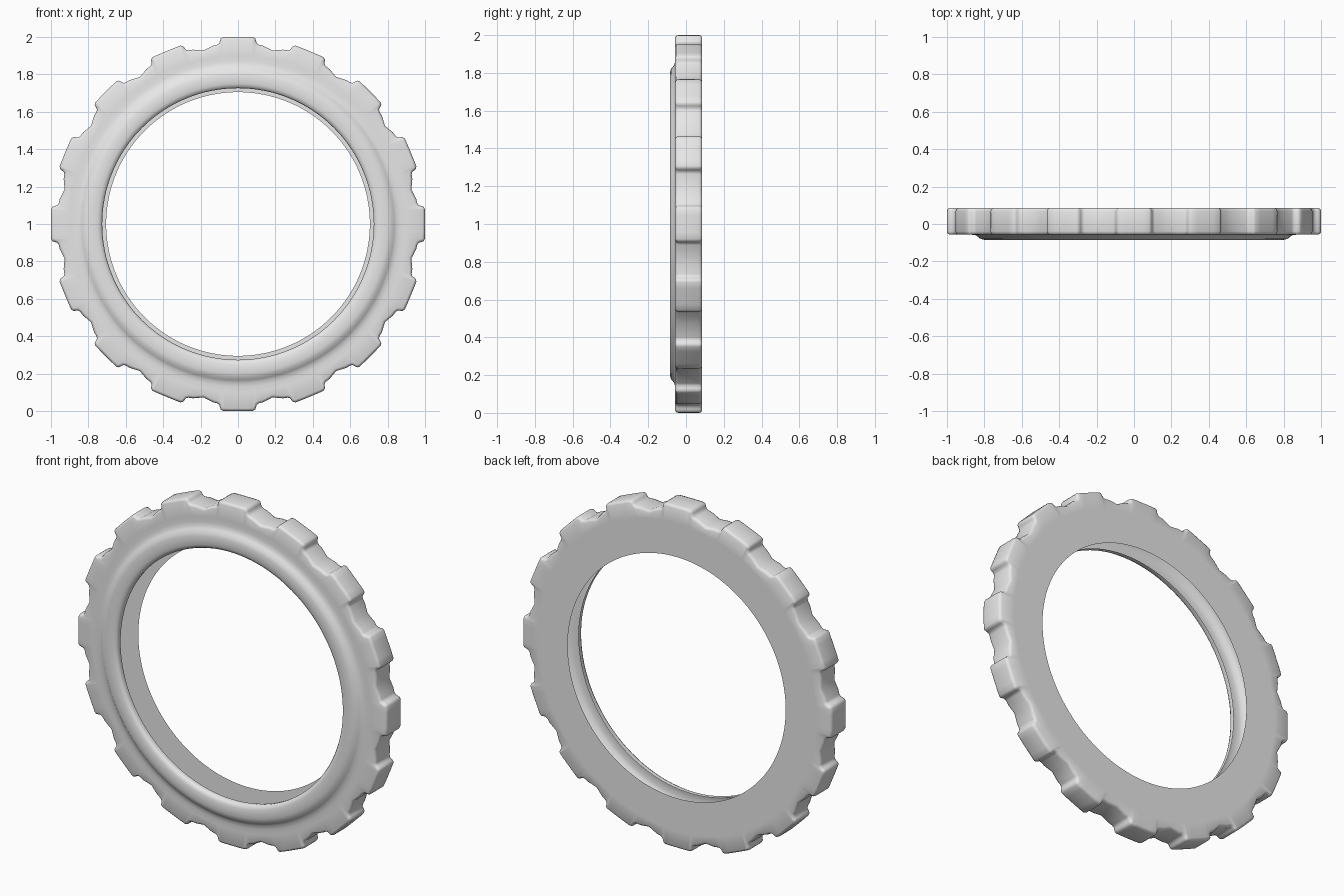
import bpy
import bmesh
import math
from mathutils import Vector, Matrix

cube = bpy.data.objects.get("Cube")
if cube:
    bpy.data.objects.remove(cube, do_unlink=True)

TEETH = 16
STEP = 2 * math.pi / TEETH

# Single grey finish
grey = bpy.data.materials.new("light grey")
grey.use_nodes = True
colour = (0.8, 0.8, 0.8, 1)
grey.diffuse_color = colour
grey.node_tree.nodes["Principled BSDF"].inputs["Base Color"].default_value = colour

# Half of one tooth: tangential offset, distance from the axis
half_tooth = [(0.045, 1.0), (0.08, 0.999), (0.092, 0.992), (0.096, 0.98),
              (0.1, 0.966), (0.111, 0.959), (0.135, 0.953)]
valley = (0.945 * math.sin(STEP / 2), 0.945 * math.cos(STEP / 2))
tooth = ([(-x, r) for x, r in reversed(half_tooth)] + [(0, 1.0)]
         + half_tooth + [valley])

# Toothed outline, clockwise from the top
outline = []
for i in range(TEETH):
    turn = Matrix.Rotation(-i * STEP, 2)
    outline += [turn @ Vector(p) for p in tooth]
count = len(outline)


def toothed_loop(inset):
    """Outline moved inwards along its own normals."""
    points = []
    for i, p in enumerate(outline):
        along = (outline[(i + 1) % count] - outline[i - 1]).normalized()
        points.append(p + inset * Vector((along.y, -along.x)))
    return points


def round_loop(radius):
    return [p.normalized() * radius for p in outline]


# Loops from the inner lip, over the raised front ridge and the toothed rim,
# to the edge of the open back plate
lip_and_ridge = [(0.728, -0.045), (0.726, -0.066), (0.733, -0.078), (0.75, -0.084),
                 (0.775, -0.086), (0.8, -0.085), (0.82, -0.08), (0.835, -0.068),
                 (0.848, -0.06), (0.87, -0.057), (0.9, -0.057)]
rim = [(0.014, -0.057), (0.004, -0.052), (0, -0.04),
       (0, 0.068), (0.004, 0.08), (0.014, 0.086)]
back_plate = [(0.9, 0.086), (0.705, 0.086)]

loops = [(round_loop(r), y) for r, y in lip_and_ridge]
loops += [(toothed_loop(d), y) for d, y in rim]
loops += [(round_loop(r), y) for r, y in back_plate]

bm = bmesh.new()
rings = [[bm.verts.new((p.x, y, p.y + 1)) for p in points] for points, y in loops]
for a, b in zip(rings, rings[1:]):
    for i in range(count):
        j = (i + 1) % count
        bm.faces.new((a[i], a[j], b[j], b[i]))
bmesh.ops.recalc_face_normals(bm, faces=bm.faces)
# Outward means the front ridge faces -y
bm.faces.ensure_lookup_table()
ridge_face = bm.faces[4 * count]
if ridge_face.normal.y > 0:
    bmesh.ops.reverse_faces(bm, faces=bm.faces)

mesh = bpy.data.meshes.new("toothed_ring")
bm.to_mesh(mesh)
bm.free()
mesh.materials.append(grey)
ring = bpy.data.objects.new("toothed_ring", mesh)
bpy.context.collection.objects.link(ring)

bpy.ops.object.select_all(action='DESELECT')
ring.select_set(True)
bpy.context.view_layer.objects.active = ring
bpy.ops.object.shade_smooth_by_angle(angle=math.radians(50))
